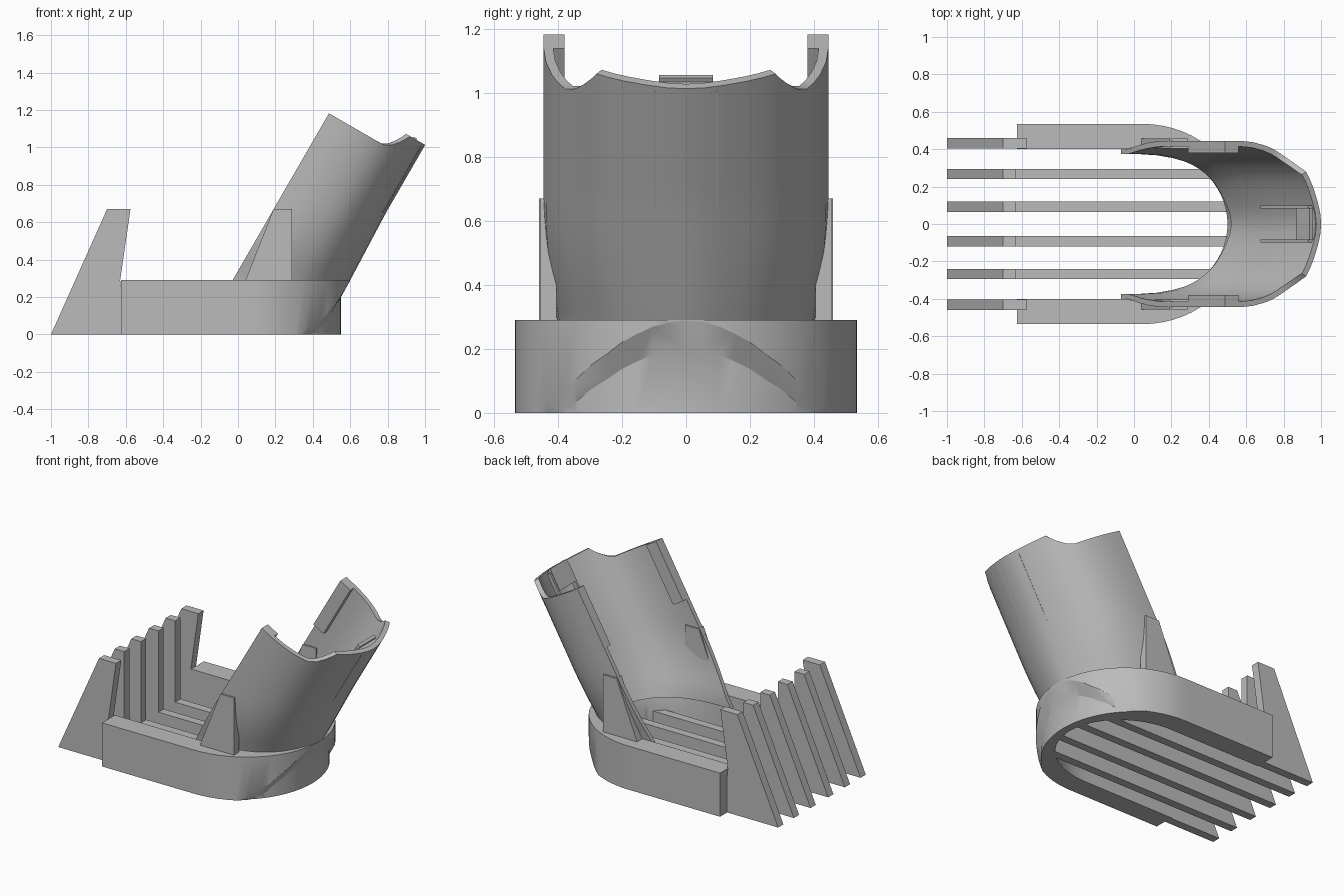
import bpy, bmesh, math

cube = bpy.data.objects.get("Cube")
if cube:
    bpy.data.objects.remove(cube, do_unlink=True)

grey = bpy.data.materials.new("plastic grey")
grey.use_nodes = True
grey.diffuse_color = (0.5, 0.5, 0.5, 1)
grey.node_tree.nodes["Principled BSDF"].inputs["Base Color"].default_value = (0.5, 0.5, 0.5, 1)

# Tube frame: u runs across the tube, w along its axis, tilted 30 degrees
COS, SIN = math.cos(math.radians(30)), 0.5
DECK = 0.29


def tilt(u, y, w):
    return (COS * u + SIN * w, y, COS * w - SIN * u)


def w_at(u, z):
    return (z + SIN * u) / COS


def make(name, verts, faces, smooth=False):
    mesh = bpy.data.meshes.new(name)
    mesh.from_pydata(verts, [], faces)
    bm = bmesh.new()
    bm.from_mesh(mesh)
    bmesh.ops.recalc_face_normals(bm, faces=bm.faces)
    bm.to_mesh(mesh)
    bm.free()
    mesh.materials.append(grey)
    obj = bpy.data.objects.new(name, mesh)
    bpy.context.collection.objects.link(obj)
    if smooth:
        shade(obj)
    return obj


def select(obj):
    bpy.ops.object.select_all(action='DESELECT')
    bpy.context.view_layer.objects.active = obj
    obj.select_set(True)


def shade(obj):
    select(obj)
    bpy.ops.object.shade_smooth_by_angle(angle=math.radians(30))


def prism(name, low, high):
    n = len(low)
    sides = [(i, (i + 1) % n, n + (i + 1) % n, n + i) for i in range(n)]
    return make(name, low + high, sides + [tuple(range(n)), tuple(range(n, 2 * n))])


def plate(name, profile, y0, y1):
    return prism(name, [(x, y0, z) for x, z in profile], [(x, y1, z) for x, z in profile])


def tilted_box(name, u0, u1, y0, y1, w0, w1):
    ring = [(u0, y0), (u1, y0), (u1, y1), (u0, y1)]
    return prism(name, [tilt(u, y, w0) for u, y in ring], [tilt(u, y, w1) for u, y in ring])


def combine(obj, tool, operation):
    select(obj)
    mod = obj.modifiers.new("cut", 'BOOLEAN')
    mod.operation, mod.solver, mod.object = operation, 'EXACT', tool
    bpy.ops.object.modifier_apply(modifier=mod.name)
    bpy.data.objects.remove(tool, do_unlink=True)


# U-shaped rings: straight legs with an elliptical nose
def nose(rx, ry, start, steps=32):
    angles = [math.pi * (i / steps - 0.5) for i in range(steps + 1)]
    arc = [(0.05 + rx * math.cos(a), ry * math.sin(a)) for a in angles]
    return [(start, -ry)] + arc + [(start, ry)]


def u_ring(name, reach, start):
    outline = nose(reach, 0.535, start) + nose(0.45, 0.4, start)[::-1]
    return prism(name, [(x, y, 0) for x, y in outline], [(x, y, DECK) for x, y in outline])


# Tube cross-section, mirrored across y
half = [(-0.17, 0.445), (-0.085, 0.445), (0, 0.438), (0.077, 0.42), (0.13, 0.4), (0.17, 0.378),
        (0.205, 0.35), (0.235, 0.32), (0.255, 0.295), (0.267, 0.28), (0.29, 0.24), (0.313, 0.19),
        (0.338, 0.12), (0.354, 0.06), (0.36, 0)]
section = half + [(u, -y) for u, y in half[-2::-1]]


def inset(points, d):
    result = []
    for i, (u, y) in enumerate(points):
        a, b = points[max(i - 1, 0)], points[min(i + 1, len(points) - 1)]
        du, dy = b[0] - a[0], b[1] - a[1]
        size = math.hypot(du, dy)
        result.append((u + d * dy / size, y - d * du / size))
    return result


def tube_point(u, y, w):
    z = COS * w - SIN * u
    pinch = min(max((0.65 - z) / 0.36, 0), 1)
    grow = 0.015 * pinch if u > 0 else 0
    return tilt(u + grow * u / 0.36, y * (1 - 0.1 * pinch ** 2), w)


# Rim: square to the axis, with a rounded notch up to the raised back
def rim(u):
    t = min(max((u - 0.16) / 0.107, 0), 1)
    return 1.267 + 0.111 * t ** 2


inner = inset(section, 0.03)
count, levels = len(section), 16
verts, faces = [], []
for j in range(levels + 1):
    for skin in (section, inner):
        for (u, y), (edge_u, _) in zip(skin, section):
            low = w_at(u, 0.22)
            verts.append(tube_point(u, y, low + (rim(edge_u) - low) * j / levels))
row = 2 * count
for j in range(levels):
    for base in (0, count):
        for i in range(count - 1):
            a = j * row + base + i
            faces.append((a, a + 1, a + 1 + row, a + row))
    for i in (0, count - 1):
        a = j * row + i
        faces.append((a, a + count, a + count + row, a + row))
for j in (0, levels):
    for i in range(count - 1):
        a = j * row + i
        faces.append((a, a + 1, a + 1 + count, a + count))
make("tilted_tube", verts, faces, smooth=True)

# Base ring with an undercut lip around the nose
base = u_ring("base_ring", 0.5, -0.625)
lip = u_ring("nose_lip", 0.55, 0)
edge = [(-1, 0.7), (0.1, 0.6), (0.28, 0.5), (0.36, 0.43), (0.413, 0.35), (0.435, 0.25),
        (0.44, 0.15), (0.44, 0)]
edge += [(x, -y) for x, y in edge[-2::-1]]
slope = 0.555
under = prism("undercut", [(x - 0.1 * slope, y, -0.1) for x, y in edge],
              [(x + 0.4 * slope, y, 0.4) for x, y in edge])
combine(lip, under, 'INTERSECT')
combine(base, lip, 'UNION')
bore = inset(section, 0.015)
hollow = prism("tube_bore", [tube_point(u, y, w_at(u, 0.1)) for u, y in bore],
               [tube_point(u, y, w_at(u, 0.4)) for u, y in bore])
combine(base, hollow, 'DIFFERENCE')
shade(base)

# Comb teeth: tall guards outside, fins with long bars inside
guard = [(-1, 0), (-0.7, 0.67), (-0.575, 0.67), (-0.63, DECK), (-0.6, 0)]
for side, label in ((1, "left"), (-1, "right")):
    plate(label + "_outer_tooth", guard, side * 0.405, side * 0.46)
    for name, y, end in (("middle", 0.24, 0.42), ("inner", 0.065, 0.5)):
        fin = [(-1, 0), (-0.7, 0.67), (-0.63, 0.67), (-0.63, 0.13), (end, 0.13), (end, 0)]
        plate(label + "_" + name + "_tooth", fin, side * y, side * (y + 0.055))

    # Gussets bracing the tube, guide rails and latch ribs
    gusset = [(0.04, 0.28), (0.04, DECK), (0.19, 0.67), (0.29, 0.67), (0.29, 0.28)]
    plate(label + "_gusset", gusset, side * 0.405, side * 0.457)
    tilted_box(label + "_guide_rail", -0.17, -0.085, side * 0.38, side * 0.444, 0.87, 1.267)
    tilted_box(label + "_latch_rib", 0.29, 0.345, side * 0.082, side * 0.098, 0.85, 1.36)

tilted_box("latch_block", 0.285, 0.305, -0.085, 0.085, 1.24, 1.385)
tilted_box("latch_bridge", 0.3, 0.345, -0.085, 0.085, 1.34, 1.37)
